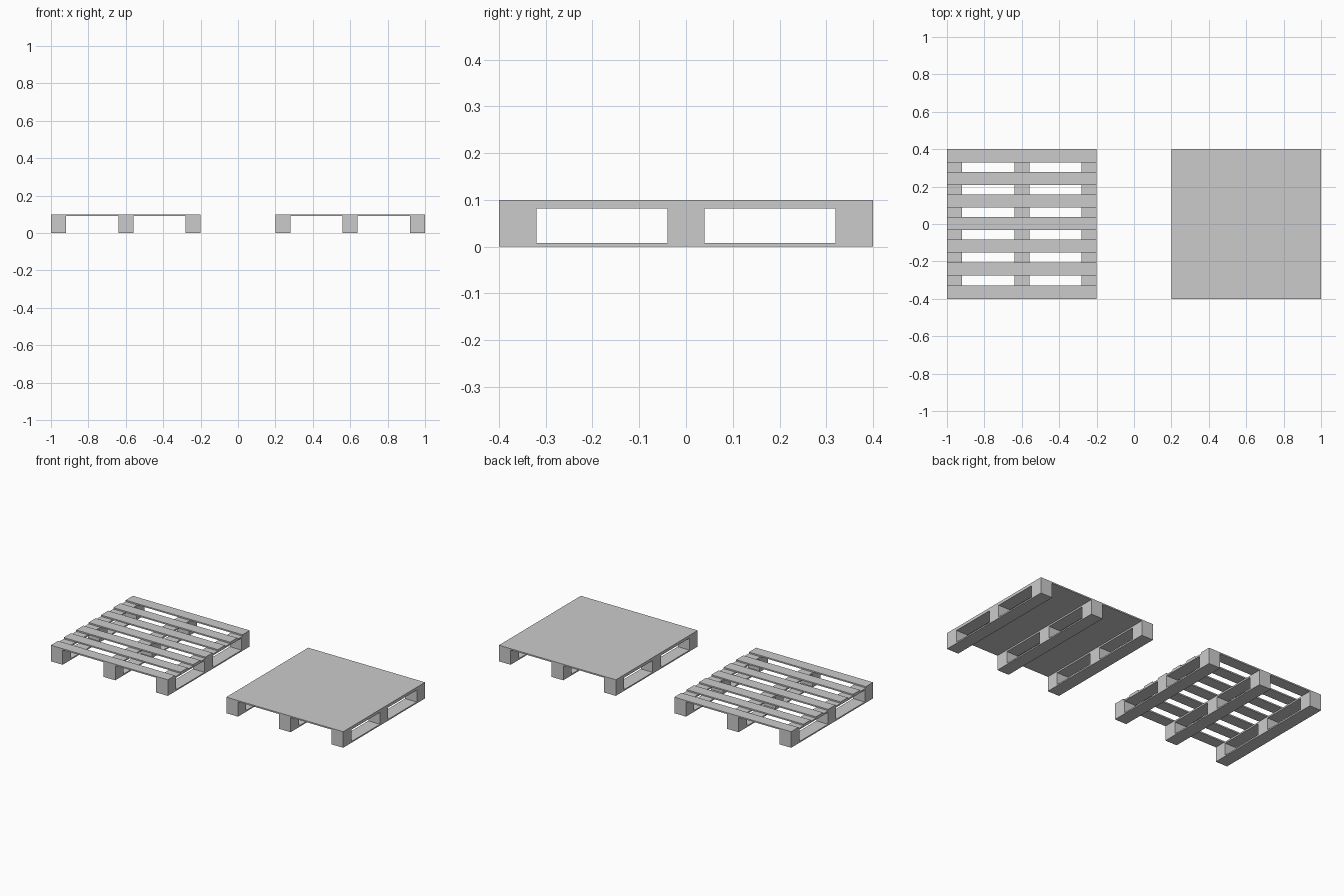
import bpy, bmesh

if "Cube" in bpy.data.objects:
    bpy.data.objects.remove(bpy.data.objects["Cube"])

HALF = 0.4          # half the pallet side
BLOCK = 0.08        # block width
Z_LOW, Z_OPEN, Z_RAIL, Z_TOP = 0.008, 0.0815, 0.091, 0.0995


def make_object(name, bm):
    bmesh.ops.recalc_face_normals(bm, faces=bm.faces)
    mesh = bpy.data.meshes.new(name)
    bm.to_mesh(mesh)
    bm.free()
    obj = bpy.data.objects.new(name, mesh)
    bpy.context.collection.objects.link(obj)
    return obj


def board(name, x0, x1, y0, y1, z0, z1):
    bm = bmesh.new()
    bmesh.ops.create_cube(bm, size=1)
    bmesh.ops.scale(bm, vec=(x1 - x0, y1 - y0, z1 - z0), verts=bm.verts)
    bmesh.ops.translate(bm, vec=((x0 + x1) / 2, (y0 + y1) / 2, (z0 + z1) / 2), verts=bm.verts)
    return make_object(name, bm)


def runner(name, x):
    """One-piece runner: side profile grid with two fork openings, extruded in x."""
    ys = (-HALF, -HALF + BLOCK, -BLOCK / 2, BLOCK / 2, HALF - BLOCK, HALF)
    zs = (0, Z_LOW, Z_OPEN, Z_RAIL)
    bm = bmesh.new()
    grid = [[bm.verts.new((x - BLOCK / 2, y, z)) for z in zs] for y in ys]
    for i in range(5):
        for j in range(3):
            if not (j == 1 and i in (1, 3)):
                bm.faces.new((grid[i][j], grid[i + 1][j], grid[i + 1][j + 1], grid[i][j + 1]))
    side = bmesh.ops.extrude_face_region(bm, geom=bm.faces[:], use_keep_orig=True)
    moved = [g for g in side["geom"] if isinstance(g, bmesh.types.BMVert)]
    bmesh.ops.translate(bm, vec=(BLOCK, 0, 0), verts=moved)
    return make_object(name, bm)


# Three runners under each pallet
for label, cx in (("slatted", -0.6), ("solid", 0.6)):
    for side, dx in (("left", -0.36), ("middle", 0), ("right", 0.36)):
        runner(f"{label}_pallet_runner_{side}", cx + dx)

# Seven deck slats on the left pallet
for i, y in enumerate((-0.365, -0.240, -0.118, 0.003, 0.124, 0.244, 0.365)):
    board(f"deck_slat_{i + 1}", -1, -0.2, y - 0.035, y + 0.035, Z_RAIL, Z_TOP)

# Solid deck on the right pallet
board("solid_deck", 0.2, 1, -HALF, HALF, Z_RAIL, Z_TOP)
